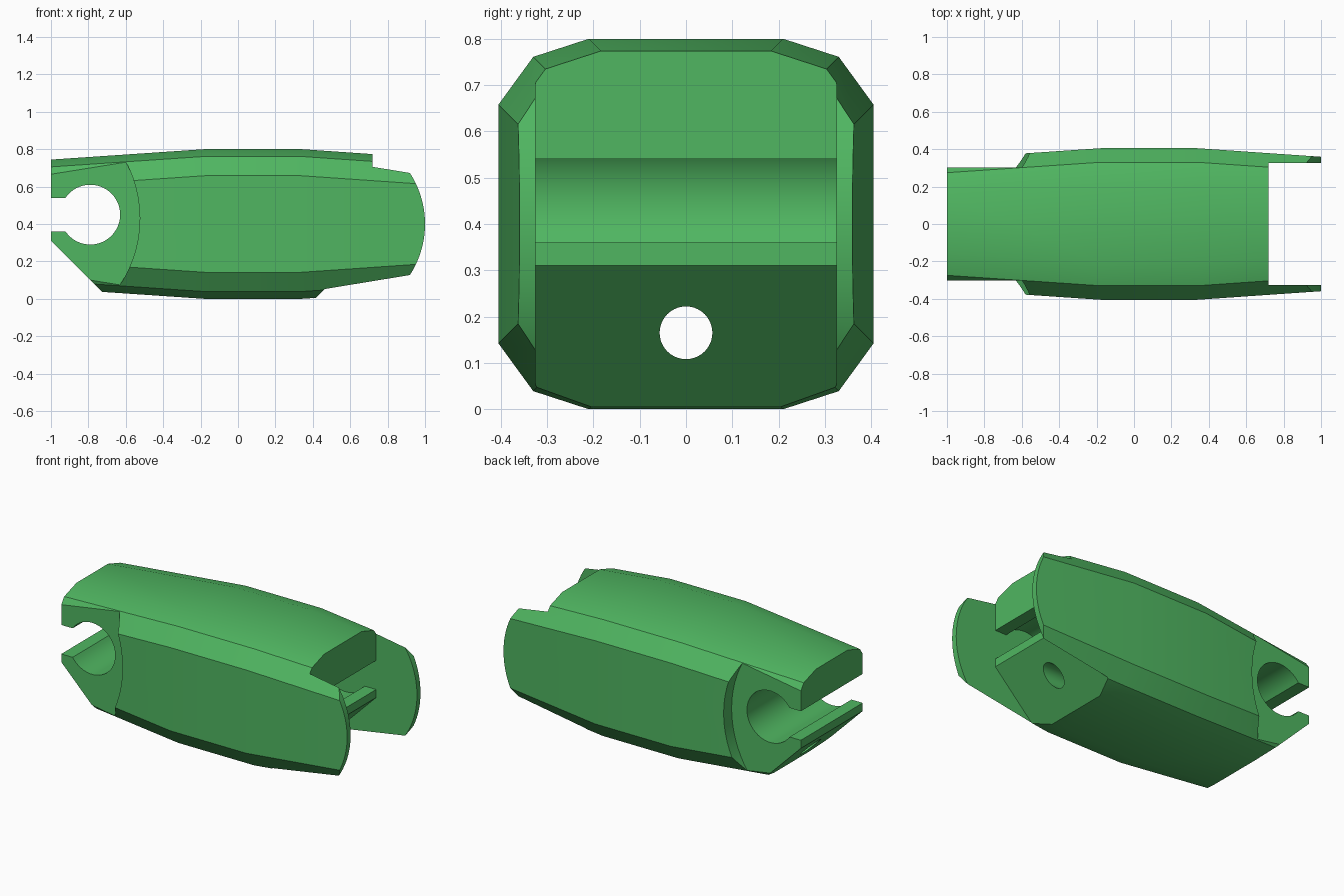
import bpy, bmesh, math
from mathutils import Matrix

if "Cube" in bpy.data.objects:
    bpy.data.objects.remove(bpy.data.objects["Cube"])

green = bpy.data.materials.new("leaf green")
green.diffuse_color = (0.08, 0.47, 0.12, 1)
green.use_nodes = True
green.node_tree.nodes["Principled BSDF"].inputs["Base Color"].default_value = green.diffuse_color


def make(name, bm):
    bmesh.ops.recalc_face_normals(bm, faces=bm.faces)
    me = bpy.data.meshes.new(name)
    bm.to_mesh(me)
    bm.free()
    ob = bpy.data.objects.new(name, me)
    bpy.context.collection.objects.link(ob)
    me.materials.append(green)
    return ob


def prism(name, pts, y0, y1):
    """Extrude an (x, z) outline from y0 to y1."""
    bm = bmesh.new()
    a = [bm.verts.new((x, y0, z)) for x, z in pts]
    b = [bm.verts.new((x, y1, z)) for x, z in pts]
    bm.faces.new(a)
    bm.faces.new(b[::-1])
    for i in range(len(pts)):
        j = (i + 1) % len(pts)
        bm.faces.new((a[i], a[j], b[j], b[i]))
    return make(name, bm)


def arc(cx, cz, r, a0, a1, n):
    return [(cx + r * math.cos(math.radians(a0 + (a1 - a0) * i / n)),
             cz + r * math.sin(math.radians(a0 + (a1 - a0) * i / n))) for i in range(n + 1)]


# Body: chamfered section lofted along x, tapering towards both ends
corner = [(0.405, 0.258), (0.33, 0.361), (0.21, 0.40)]
section = (corner + [(-y, z) for y, z in corner[::-1]]
           + [(-y, -z) for y, z in corner] + [(y, -z) for y, z in corner[::-1]])
bm = bmesh.new()
rings = []
for x, inset in [(-1.02, 0.057), (-0.18, 0), (0.34, 0), (1.02, 0.047)]:
    rings.append([bm.verts.new((x, y - math.copysign(inset, y), 0.40 + z - math.copysign(inset, z)))
                  for y, z in section])
n = len(section)
for r, s in zip(rings, rings[1:]):
    for i in range(n):
        bm.faces.new((r[i], r[(i + 1) % n], s[(i + 1) % n], s[i]))
bm.faces.new(rings[0])
bm.faces.new(rings[-1])
body = make("link_body", bm)

# Keyhole socket and sloped underside, used at both ends
half = math.degrees(math.asin(0.09 / 0.16))
socket = ([(1.3, -0.1), (1.3, 1.0), (0.72, 1.0), (0.72, 0.54)]
          + arc(0.51, 0.45, 0.16, half, 360 - half, 40)
          + [(0.72, 0.36), (0.72, 0.31), (0.31, -0.1)])
cutters = [prism("clevis_cutter", socket, -0.325, 0.325),
           prism("tongue_cutter", [(-0.28 - x, z) for x, z in socket], -0.6, 0.6)]

# Rounded cheek ends
cutters.append(prism("cheek_end_cutter",
                     arc(0.5, 0.40, 0.5, -60, 60, 40) + [(0.75, 1.2), (1.3, 1.2), (1.3, -0.4), (0.75, -0.4)],
                     -0.7, 0.7))

# Curved recesses either side of the tongue
for side, name in [(1, "back"), (-1, "front")]:
    cutters.append(prism(name + "_recess_cutter", arc(-1.175, 0.43, 0.65, 0, 355, 71),
                         *sorted((side * 0.303, side * 0.7))))

# Lengthwise bore
bm = bmesh.new()
bmesh.ops.create_cone(bm, cap_ends=True, segments=40, radius1=0.057, radius2=0.057, depth=3,
                      matrix=Matrix.Translation((0, 0, 0.165)) @ Matrix.Rotation(math.pi / 2, 4, 'Y'))
cutters.append(make("bore_cutter", bm))

for c in cutters:
    m = body.modifiers.new(c.name, 'BOOLEAN')
    m.operation, m.solver, m.object = 'DIFFERENCE', 'EXACT', c
    c.hide_render = True
    c.hide_viewport = False

# Bake the cuts, then smooth shallow edges only
bpy.context.view_layer.update()
cut = bpy.data.meshes.new_from_object(body.evaluated_get(bpy.context.evaluated_depsgraph_get()))
body.modifiers.clear()
body.data = cut
for c in cutters:
    bpy.data.objects.remove(c)
bpy.context.view_layer.objects.active = body
body.select_set(True)
bpy.ops.object.shade_smooth_by_angle(angle=math.radians(30))
